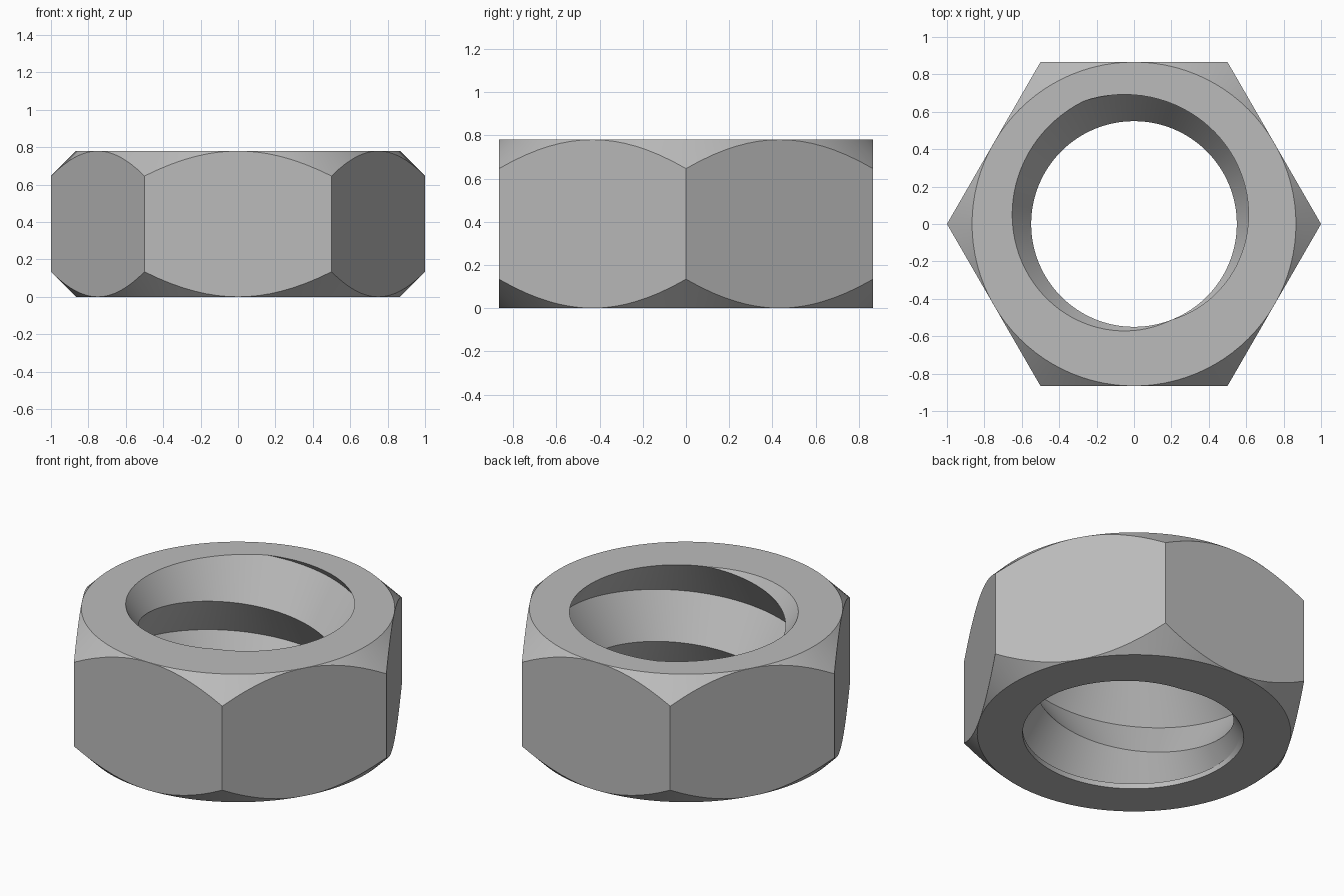
import bpy, bmesh, math
from mathutils import Vector

default = bpy.data.objects.get("Cube")
if default:
    bpy.data.objects.remove(default)

H = 0.78                      # nut height
FLAT = math.cos(math.pi / 6)  # centre to flat
SEG = 96                      # columns per turn
PITCH, R_CREST, R_ROOT = 0.49, 0.55, 0.71
CREST_ANGLE = math.radians(292)   # where the crest meets the top face
LIP_Z, LIP_R = 0.035, 0.615       # plain lip at the bottom of the bore

steel = bpy.data.materials.new("steel_grey")
steel.use_nodes = True
colour = (0.5, 0.5, 0.5, 1)
steel.diffuse_color = colour
steel.node_tree.nodes["Principled BSDF"].inputs["Base Color"].default_value = colour

bm = bmesh.new()


def polar(r, a, z):
    return bm.verts.new((r * math.cos(a), r * math.sin(a), z))


def skin(rows):
    """Join neighbouring columns of points with quads."""
    for a, b in zip(rows, rows[1:]):
        for k in range(len(a) - 1):
            bm.faces.new((a[k], b[k], b[k + 1], a[k + 1]))


def cut(z, clear_side=0):
    """Slice at a height; clear above (+1), below (-1) or keep both (0)."""
    bmesh.ops.bisect_plane(bm, geom=bm.verts[:] + bm.edges[:] + bm.faces[:],
                           dist=1e-5, plane_co=(0, 0, z),
                           plane_no=(0, 0, clear_side or 1),
                           clear_outer=clear_side != 0)


# Helical thread: a crest and a root line, one flank above and one below
columns = []
for i in range(-3 * SEG, 3 * SEG):
    a = math.tau * i / SEG
    z = H + PITCH * (a - CREST_ANGLE) / math.tau
    columns.append([polar(R_CREST, a, z), polar(R_ROOT, a, z + PITCH / 2),
                    polar(R_CREST, a, z + PITCH)])
skin(columns)
bmesh.ops.remove_doubles(bm, verts=bm.verts[:], dist=1e-5)
cut(H, 1)
cut(0, -1)

# Plain lip at the bottom of the bore
cut(LIP_Z)
cut(LIP_Z - 0.003)
for v in bm.verts:
    r = math.hypot(v.co.x, v.co.y)
    if v.co.z < LIP_Z - 0.002 and r > LIP_R:
        v.co.x *= LIP_R / r
        v.co.y *= LIP_R / r

# Hexagonal body with conical chamfers above and below
columns = []
for i in range(SEG + 1):
    a = math.tau * i / SEG
    r = FLAT / math.cos(a % (math.pi / 3) - math.pi / 6)
    drop = r - FLAT
    columns.append([polar(FLAT, a, 0), polar(r, a, drop),
                    polar(r, a, H - drop), polar(FLAT, a, H)])
skin(columns)
bmesh.ops.remove_doubles(bm, verts=bm.verts[:], dist=1e-4)

# Flat bearing faces between the chamfers and the bore
for z, up in ((0, -1), (H, 1)):
    edges = [e for e in bm.edges if e.is_boundary
             and all(abs(v.co.z - z) < 1e-3 for v in e.verts)]
    bmesh.ops.triangle_fill(bm, use_beauty=True, edges=edges, normal=Vector((0, 0, up)))
bmesh.ops.recalc_face_normals(bm, faces=bm.faces[:])

mesh = bpy.data.meshes.new("hex_nut")
bm.to_mesh(mesh)
bm.free()
mesh.materials.append(steel)
nut = bpy.data.objects.new("hex_nut", mesh)
bpy.context.collection.objects.link(nut)

bpy.ops.object.select_all(action='DESELECT')
nut.select_set(True)
bpy.context.view_layer.objects.active = nut
bpy.ops.object.shade_smooth_by_angle(angle=math.radians(20))
